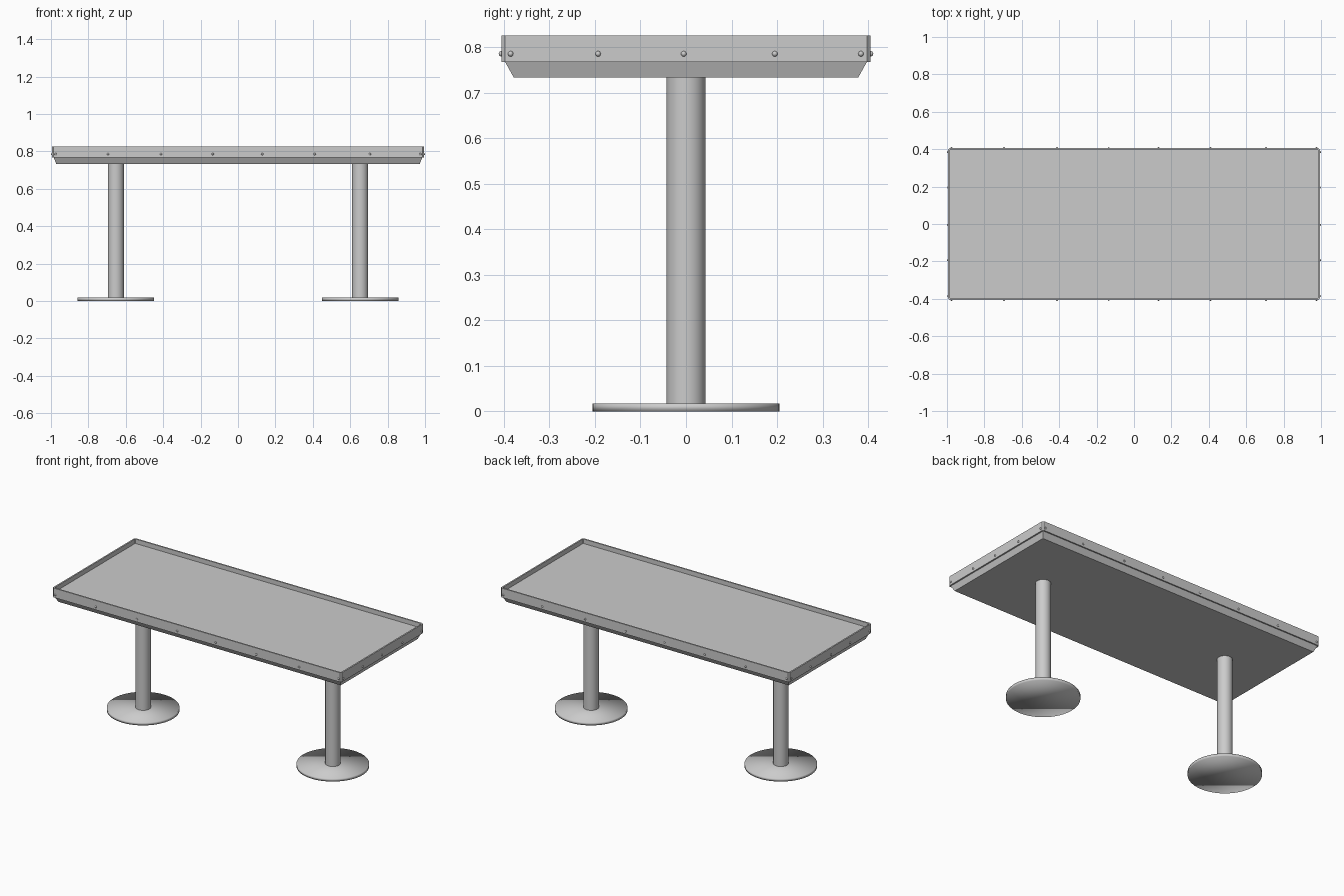
import bpy, bmesh, math
from mathutils import Matrix, Vector

cube = bpy.data.objects.get("Cube")
if cube:
    bpy.data.objects.remove(cube, do_unlink=True)

# One brushed grey metal for the whole table
metal = bpy.data.materials.new("grey metal")
metal.use_nodes = True
GREY = (0.6, 0.6, 0.6, 1.0)
metal.diffuse_color = GREY
metal.node_tree.nodes["Principled BSDF"].inputs["Base Color"].default_value = GREY


def finish(name, bm):
    bmesh.ops.recalc_face_normals(bm, faces=bm.faces)
    mesh = bpy.data.meshes.new(name)
    bm.to_mesh(mesh)
    bm.free()
    mesh.materials.append(metal)
    obj = bpy.data.objects.new(name, mesh)
    bpy.context.collection.objects.link(obj)
    return obj


def smooth(obj, angle=None):
    bpy.ops.object.select_all(action='DESELECT')
    obj.select_set(True)
    bpy.context.view_layer.objects.active = obj
    if angle is None:
        bpy.ops.object.shade_smooth()
    else:
        bpy.ops.object.shade_smooth_by_angle(angle=math.radians(angle))


def cylinder(name, x, radius, z0, z1, sides):
    bm = bmesh.new()
    bmesh.ops.create_cone(bm, cap_ends=True, segments=sides, radius1=radius,
                          radius2=radius, depth=z1 - z0,
                          matrix=Matrix.Translation((x, 0, (z0 + z1) / 2)))
    return finish(name, bm)


def outline(hx, hy, cut):
    """Rectangle with its corners cut off, counter-clockwise."""
    return [(hx, -hy + cut), (hx, hy - cut), (hx - cut, hy), (-hx + cut, hy),
            (-hx, hy - cut), (-hx, -hy + cut), (-hx + cut, -hy), (hx - cut, -hy)]


def loft(bm, rings, closed=False):
    """Skin a list of (points, z) rings; cap the ends unless closed."""
    loops = [[bm.verts.new((x, y, z)) for x, y in pts] for pts, z in rings]
    pairs = list(zip(loops, loops[1:]))
    if closed:
        pairs.append((loops[-1], loops[0]))
    else:
        bm.faces.new(loops[0])
        bm.faces.new(loops[-1])
    for a, b in pairs:
        for i in range(len(a)):
            j = (i + 1) % len(a)
            bm.faces.new((a[i], a[j], b[j], b[i]))


def rect(hx, hy):
    return [(hx, -hy), (hx, hy), (-hx, hy), (-hx, -hy)]


# Tabletop slab with a sloping underside
TOP, BOTTOM, RIM_LOW, RIM_HIGH = 0.797, 0.733, 0.767, 0.825
bm = bmesh.new()
loft(bm, [(rect(0.972, 0.378), BOTTOM), (rect(0.985, 0.397), RIM_LOW),
          (rect(0.985, 0.397), TOP)])
finish("tabletop", bm)

# Raised rim around the edge, standing proud of the slab
HX, HY, CUT = 0.994, 0.405, 0.008
outer = outline(HX, HY, CUT)
inner = outline(HX - 0.009, HY - 0.009, 0.002)
bm = bmesh.new()
loft(bm, [(outer, RIM_LOW), (outer, RIM_HIGH), (inner, RIM_HIGH),
          (inner, RIM_LOW)], closed=True)
finish("rim", bm)

# Domed rivets along all four sides
RIVET_Z, RIVET_R = 0.785, 0.006
spots = []
for side in (-1, 1):
    spots += [(x, side * HY) for x in
              (-0.975, -0.695, -0.412, -0.135, 0.13, 0.41, 0.705, 0.975)]
    spots += [(side * HX, y) for y in (-0.385, -0.193, -0.005, 0.195, 0.384)]
bm = bmesh.new()
for x, y in spots:
    bmesh.ops.create_uvsphere(bm, u_segments=12, v_segments=8, radius=RIVET_R,
                              matrix=Matrix.Translation(Vector((x, y, RIVET_Z))))
smooth(finish("rivets", bm))

# Two round columns on disc feet
for side, x in (("right", -0.653), ("left", 0.653)):
    smooth(cylinder(side + "_column", x, 0.043, 0.01, BOTTOM + 0.005, 32), 40)
    smooth(cylinder(side + "_foot", x, 0.205, 0.0, 0.018, 64))
